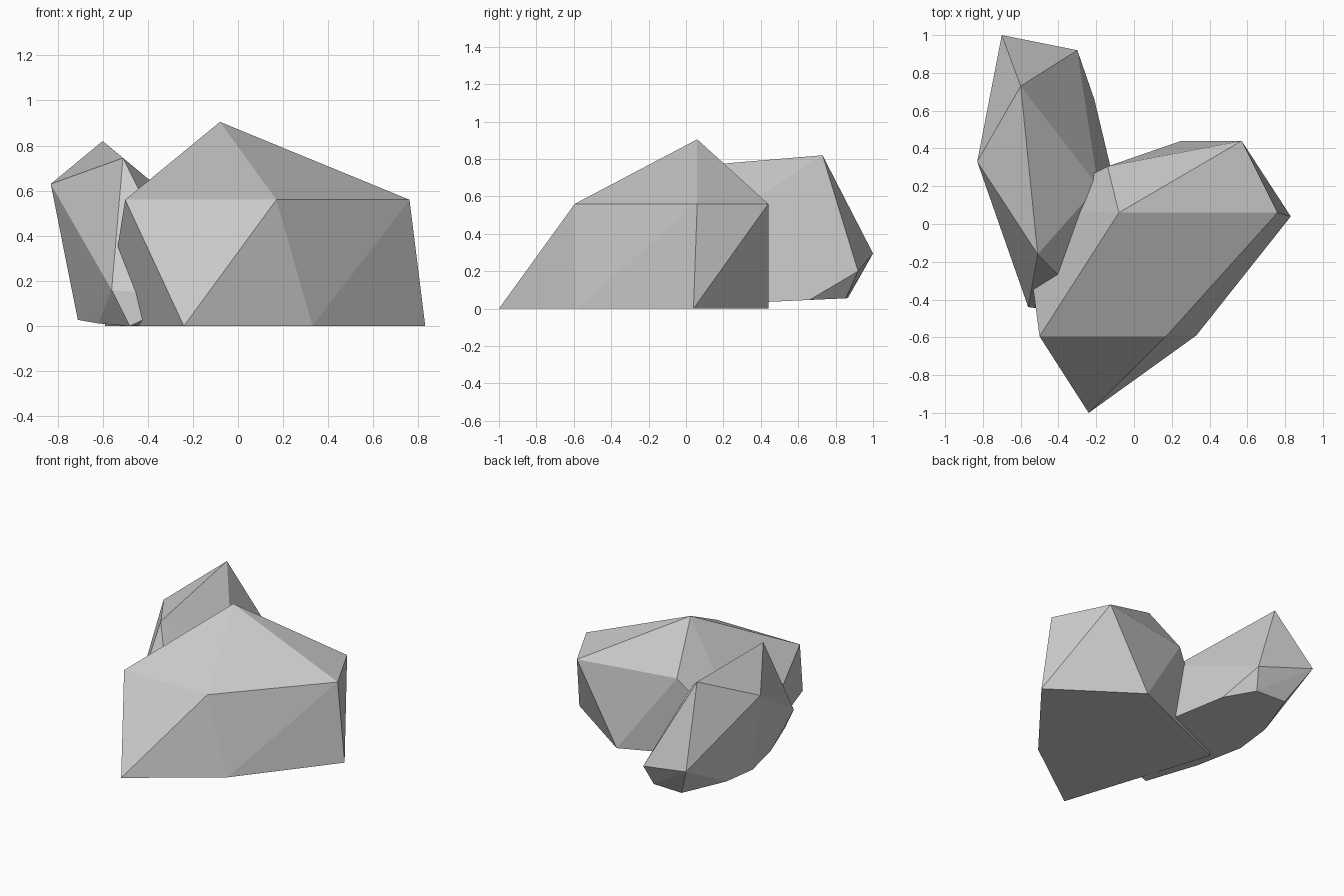
import bpy, bmesh

if "Cube" in bpy.data.objects:
    bpy.data.objects.remove(bpy.data.objects["Cube"])


def rock(name, points):
    """Flat-faced boulder: convex hull around a few corner points."""
    bm = bmesh.new()
    for p in points:
        bm.verts.new(p)
    res = bmesh.ops.convex_hull(bm, input=bm.verts)
    loose = {g for g in res["geom_interior"] + res["geom_unused"]
             if isinstance(g, bmesh.types.BMVert)}
    bmesh.ops.delete(bm, geom=list(loose), context='VERTS')
    bmesh.ops.dissolve_limit(bm, angle_limit=0.01, verts=bm.verts, edges=bm.edges)
    bmesh.ops.recalc_face_normals(bm, faces=bm.faces)
    mesh = bpy.data.meshes.new(name)
    bm.to_mesh(mesh)
    bm.free()
    obj = bpy.data.objects.new(name, mesh)
    bpy.context.collection.objects.link(obj)
    return obj


# Large rock: flat base ring, shoulder ring and a single peak
base = [(-0.24, -1.0), (0.33, -0.59), (0.83, 0.04), (0.25, 0.44), (-0.59, 0.08)]
shoulder = [(-0.50, -0.595), (0.17, -0.595), (0.76, 0.06), (0.57, 0.44), (-0.14, 0.305)]
rock("large_rock",
     [(x, y, 0.0) for x, y in base]
     + [(x, y, 0.56) for x, y in shoulder]
     + [(-0.08, 0.06, 0.905)])

# Small rock: slightly tilted flat underside, ridge and side corners
underside = [(-0.48, -0.45), (-0.62, -0.09), (-0.71, 0.25), (-0.69, 0.52),
             (-0.57, 0.865), (-0.34, 0.855), (-0.21, 0.66), (-0.10, 0.20)]
upper = [(-0.60, 0.73, 0.82), (-0.51, -0.16, 0.745), (-0.83, 0.33, 0.63),
         (-0.56, -0.44, 0.16), (-0.70, 1.0, 0.295), (-0.30, 0.92, 0.20),
         (-0.19, 0.20, 0.48), (-0.20, -0.47, 0.13)]
rock("small_rock",
     [(x, y, max(0.0, 0.016 + 0.046 * y)) for x, y in underside] + upper)
